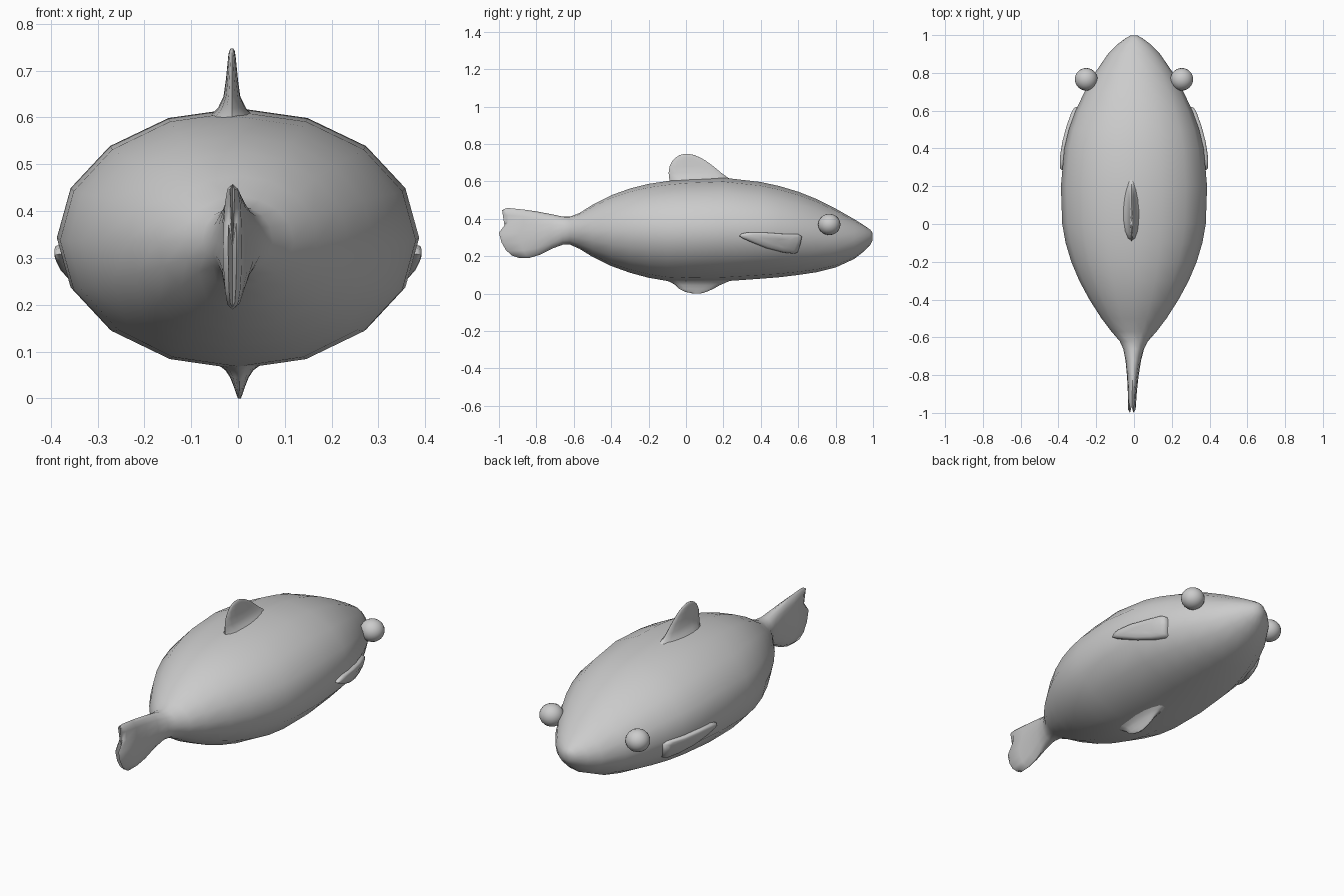
import bpy, bmesh, math
from mathutils import Vector

if "Cube" in bpy.data.objects:
    bpy.data.objects.remove(bpy.data.objects["Cube"])

grey = bpy.data.materials.new("soft grey")
grey.diffuse_color = (0.6, 0.6, 0.6, 1)
grey.use_nodes = True
grey.node_tree.nodes["Principled BSDF"].inputs["Base Color"].default_value = grey.diffuse_color
SIDES = 16


def finish(name, bm, angle=60):
    bmesh.ops.recalc_face_normals(bm, faces=bm.faces)
    mesh = bpy.data.meshes.new(name)
    bm.to_mesh(mesh)
    bm.free()
    mesh.materials.append(grey)
    ob = bpy.data.objects.new(name, mesh)
    bpy.context.collection.objects.link(ob)
    bpy.context.view_layer.objects.active = ob
    ob.select_set(True)
    bpy.ops.object.shade_smooth_by_angle(angle=math.radians(angle))
    ob.select_set(False)
    return ob


def loft(name, rings):
    """Skin a stack of closed rings and cap both ends."""
    bm = bmesh.new()
    loops = [[bm.verts.new(p) for p in ring] for ring in rings]
    n = len(loops[0])
    for a, b in zip(loops, loops[1:]):
        for i in range(n):
            j = (i + 1) % n
            bm.faces.new((a[i], a[j], b[j], b[i]))
    for end in (loops[0], loops[-1]):
        centre = bm.verts.new(sum((v.co for v in end), Vector()) / n)
        for i in range(n):
            bm.faces.new((end[i], end[(i + 1) % n], centre))
    return finish(name, bm)


# Body and tail stations: y, bottom z, top z, half width
STATIONS = [
    (0.998, 0.285, 0.325, 0.018), (0.985, 0.26, 0.342, 0.042),
    (0.95, 0.225, 0.367, 0.09), (0.9, 0.186, 0.398, 0.138),
    (0.8, 0.14, 0.455, 0.207), (0.7, 0.115, 0.505, 0.262),
    (0.6, 0.1, 0.545, 0.309), (0.5, 0.088, 0.575, 0.345),
    (0.4, 0.08, 0.597, 0.369), (0.2, 0.066, 0.62, 0.387),
    (0.0, 0.063, 0.612, 0.38), (-0.1, 0.068, 0.602, 0.362),
    (-0.2, 0.085, 0.587, 0.332), (-0.3, 0.112, 0.562, 0.29),
    (-0.4, 0.148, 0.526, 0.236), (-0.5, 0.197, 0.475, 0.172),
    (-0.57, 0.24, 0.431, 0.119), (-0.62, 0.262, 0.412, 0.075),
    (-0.66, 0.262, 0.412, 0.055), (-0.72, 0.242, 0.425, 0.041),
    (-0.8, 0.208, 0.44, 0.03), (-0.87, 0.192, 0.45, 0.024),
    (-0.95, 0.19, 0.458, 0.02), (-0.965, 0.195, 0.456, 0.009)]
# Wavy trailing edge, from the top of the tail to the bottom
EDGE = [-0.965, -0.983, -0.962, -0.963, -1.0, -0.987, -0.963, -0.932, -0.9]


def body_ring(y, bottom, top, half):
    tail = min(max((-0.6 - y) / 0.365, 0), 1)
    ring = []
    for i in range(SIDES):
        a = 2 * math.pi * i / SIDES
        s = math.sin(a)
        x = half * math.copysign(abs(s) ** (1 - 0.4 * tail), s) - 0.012 * tail
        z = (top + bottom) / 2 + (top - bottom) / 2 * math.cos(a)
        shift = (EDGE[min(i, SIDES - i)] + 0.965) * tail ** 2
        ring.append((x, y + shift, z))
    return ring


def side_x(y, z):
    """Half width of the body at a given point of its side."""
    for a, b in zip(STATIONS, STATIONS[1:]):
        if b[0] <= y <= a[0]:
            t = (a[0] - y) / (a[0] - b[0])
            bottom, top, half = (a[k] + (b[k] - a[k]) * t for k in (1, 2, 3))
            u = (2 * z - top - bottom) / (top - bottom)
            return half * math.sqrt(max(0, 1 - u * u))
    return 0


loft("body_and_tail", [body_ring(*s) for s in STATIONS])


# Upright fins: rows of z, rear y, front y, half thickness
def upright_fin(name, x0, rows):
    rings = []
    for z, rear, front, half in rows:
        mid, reach = (rear + front) / 2, (front - rear) / 2
        rings.append([(x0 + half * math.sin(2 * math.pi * i / 16),
                       mid + reach * math.cos(2 * math.pi * i / 16), z)
                      for i in range(16)])
    loft(name, rings)


upright_fin("dorsal_fin", -0.013, [
    (0.57, -0.09, 0.27, 0.07), (0.605, -0.088, 0.25, 0.045),
    (0.62, -0.09, 0.225, 0.03), (0.645, -0.093, 0.19, 0.018),
    (0.68, -0.088, 0.148, 0.013), (0.71, -0.073, 0.107, 0.01),
    (0.73, -0.053, 0.072, 0.008), (0.742, -0.03, 0.04, 0.006),
    (0.747, -0.01, 0.018, 0.003)])
upright_fin("belly_fin", 0.003, [
    (0.1, -0.16, 0.28, 0.1), (0.075, -0.115, 0.25, 0.05),
    (0.06, -0.08, 0.215, 0.03), (0.045, -0.055, 0.18, 0.02),
    (0.025, -0.035, 0.145, 0.012), (0.01, -0.005, 0.11, 0.007),
    (0.0, 0.04, 0.075, 0.003)])

# Side fins: rounded pads that follow the body surface
OUTLINE = [(0.285, 0.308), (0.295, 0.32), (0.33, 0.328), (0.42, 0.327),
           (0.52, 0.32), (0.6, 0.318), (0.62, 0.306), (0.612, 0.265),
           (0.597, 0.222), (0.58, 0.214), (0.52, 0.22), (0.43, 0.243),
           (0.35, 0.275), (0.305, 0.295)]
CY, CZ = 0.5, 0.272
for side, label in ((-1, "left"), (1, "right")):
    rings = []
    for scale, lift in ((0.97, -0.03), (1, 0.006), (0.95, 0.016), (0.8, 0.02), (0.4, 0.02)):
        ring = []
        for y, z in OUTLINE:
            y, z = CY + (y - CY) * scale, CZ + (z - CZ) * scale
            ring.append((side * (side_x(y, z) + lift), y, z))
        rings.append(ring)
    loft(label + "_side_fin", rings)

    # Eyes
    bm = bmesh.new()
    bmesh.ops.create_uvsphere(bm, u_segments=20, v_segments=12, radius=0.06)
    for v in bm.verts:
        v.co = Vector((side * 0.253 + v.co.z, 0.766 + v.co.x, 0.37 + v.co.y * 0.95))
    finish(label + "_eye", bm)
